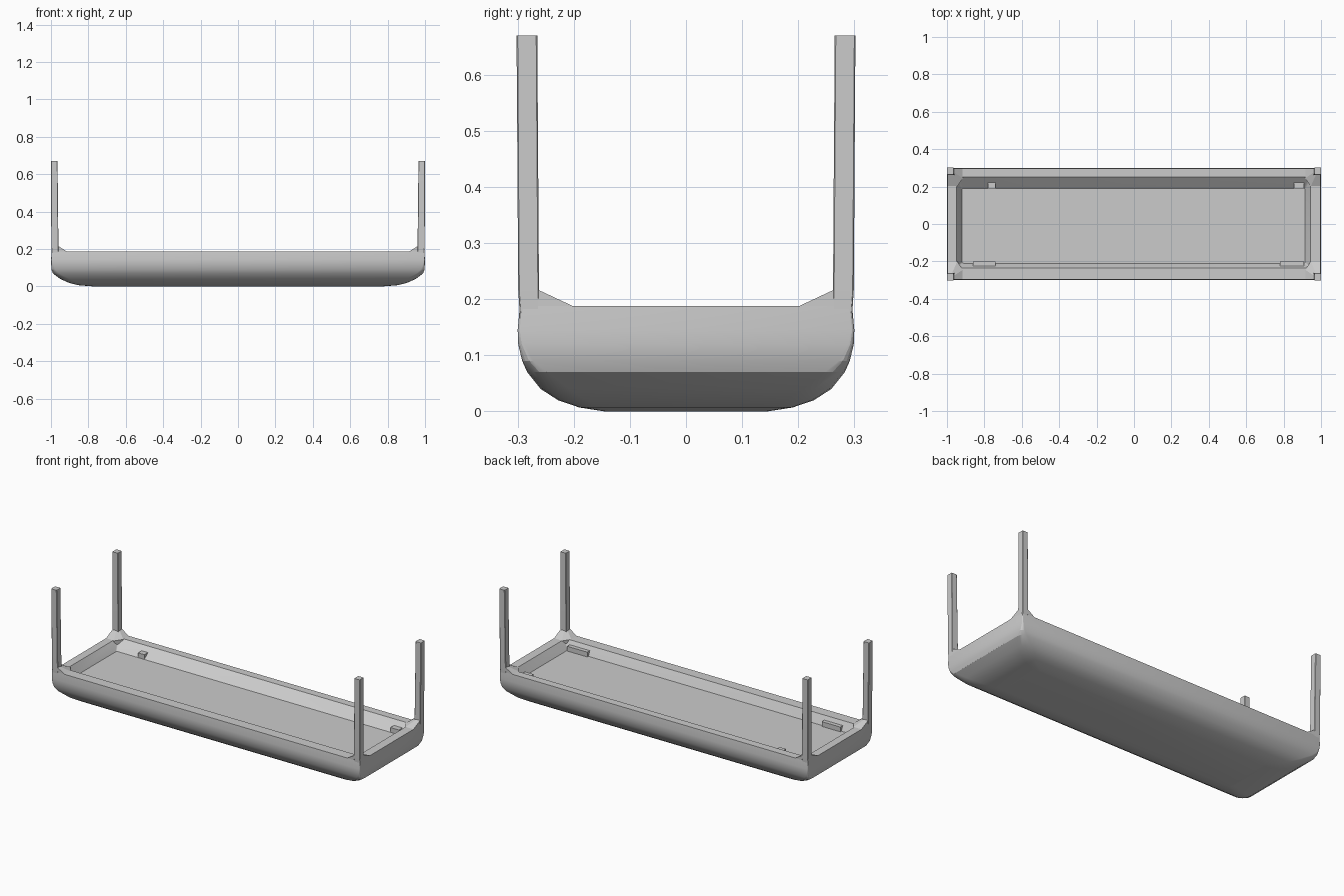
import bpy, bmesh, math

if "Cube" in bpy.data.objects:
    bpy.data.objects.remove(bpy.data.objects["Cube"])


def finish(name, bm, angle=25):
    bmesh.ops.recalc_face_normals(bm, faces=bm.faces)
    mesh = bpy.data.meshes.new(name)
    bm.to_mesh(mesh)
    bm.free()
    ob = bpy.data.objects.new(name, mesh)
    bpy.context.collection.objects.link(ob)
    bpy.context.view_layer.objects.active = ob
    for o in bpy.context.selected_objects:
        o.select_set(False)
    ob.select_set(True)
    bpy.ops.object.shade_smooth_by_angle(angle=math.radians(angle))
    return ob


def loft(name, loops, angle=25):
    """Skin equal-length loops in order and cap both ends."""
    bm = bmesh.new()
    rings = [[bm.verts.new(p) for p in loop] for loop in loops]
    n = len(rings[0])
    for a, b in zip(rings, rings[1:]):
        for i in range(n):
            j = (i + 1) % n
            bm.faces.new((a[i], a[j], b[j], b[i]))
    bm.faces.new(rings[0])
    bm.faces.new(rings[-1])
    return finish(name, bm, angle)


def round_rect(x0, x1, y0, y1, r, z, steps=4):
    pts = []
    corners = ((x1 - r, y1 - r), (x0 + r, y1 - r), (x0 + r, y0 + r), (x1 - r, y0 + r))
    for k, (cx, cy) in enumerate(corners):
        for s in range(steps + 1):
            a = math.pi / 2 * (k + s / steps)
            pts.append((cx + r * math.cos(a), cy + r * math.sin(a), z))
    return pts


# Tray: rounded underside, upright rim and sloping shallow recess in one skin
outer = [(0.77, 0.145, 0.02, 0.0), (0.855, 0.19, 0.04, 0.007),
         (0.905, 0.228, 0.05, 0.02), (0.95, 0.259, 0.05, 0.04),
         (0.99, 0.283, 0.035, 0.07), (0.997, 0.292, 0.02, 0.09),
         (0.999, 0.299, 0.01, 0.12), (0.999, 0.3, 0.006, 0.145),
         (0.997, 0.296, 0.006, 0.188)]
loops = [round_rect(-x, x, -y, y, r, z) for x, y, r, z in outer]
loops.append(round_rect(-0.95, 0.945, -0.235, 0.25, 0.01, 0.188))
loops.append(round_rect(-0.92, 0.915, -0.21, 0.19, 0.008, 0.137))
loft("tray", loops, 20)

# Corner posts, with a gusset flaring into the rim
for sx, side in ((-1, "left"), (1, "right")):
    for sy, end in ((-1, "front"), (1, "back")):
        wide = [(0.997, 0.296), (0.915, 0.296), (0.915, 0.245), (0.945, 0.2), (0.997, 0.2)]
        neck = [(0.997, 0.298), (0.961, 0.298), (0.961, 0.275), (0.972, 0.262), (0.997, 0.262)]
        loft(f"{end}_{side}_gusset",
             [[(sx * x, sy * y, z) for x, y in ring]
              for ring, z in ((wide, 0.14), (wide, 0.187), (neck, 0.216))], 10)
        post = []
        for x0, x1, y0, y1, z in ((0.960, 0.997, 0.262, 0.296, 0.17),
                                  (0.960, 0.998, 0.262, 0.299, 0.216),
                                  (0.965, 1.0, 0.265, 0.302, 0.67)):
            post.append([(sx * x, sy * y, z) for x, y, _ in
                         round_rect(x0, x1, y0, y1, 0.002, z, 1)])
        loft(f"{end}_{side}_post", post, 10)

# Small stop blocks against the long inner walls
for name, x0, x1, y0, y1 in (("back_left_stop", -0.78, -0.74, 0.19, 0.25),
                             ("back_right_stop", 0.855, 0.91, 0.19, 0.25),
                             ("front_left_stop", -0.86, -0.74, -0.24, -0.2),
                             ("front_right_stop", 0.78, 0.91, -0.24, -0.2)):
    loft(name, [[(x0, y0, z), (x1, y0, z), (x1, y1, z), (x0, y1, z)]
                for z in (0.13, 0.165)], 10)
